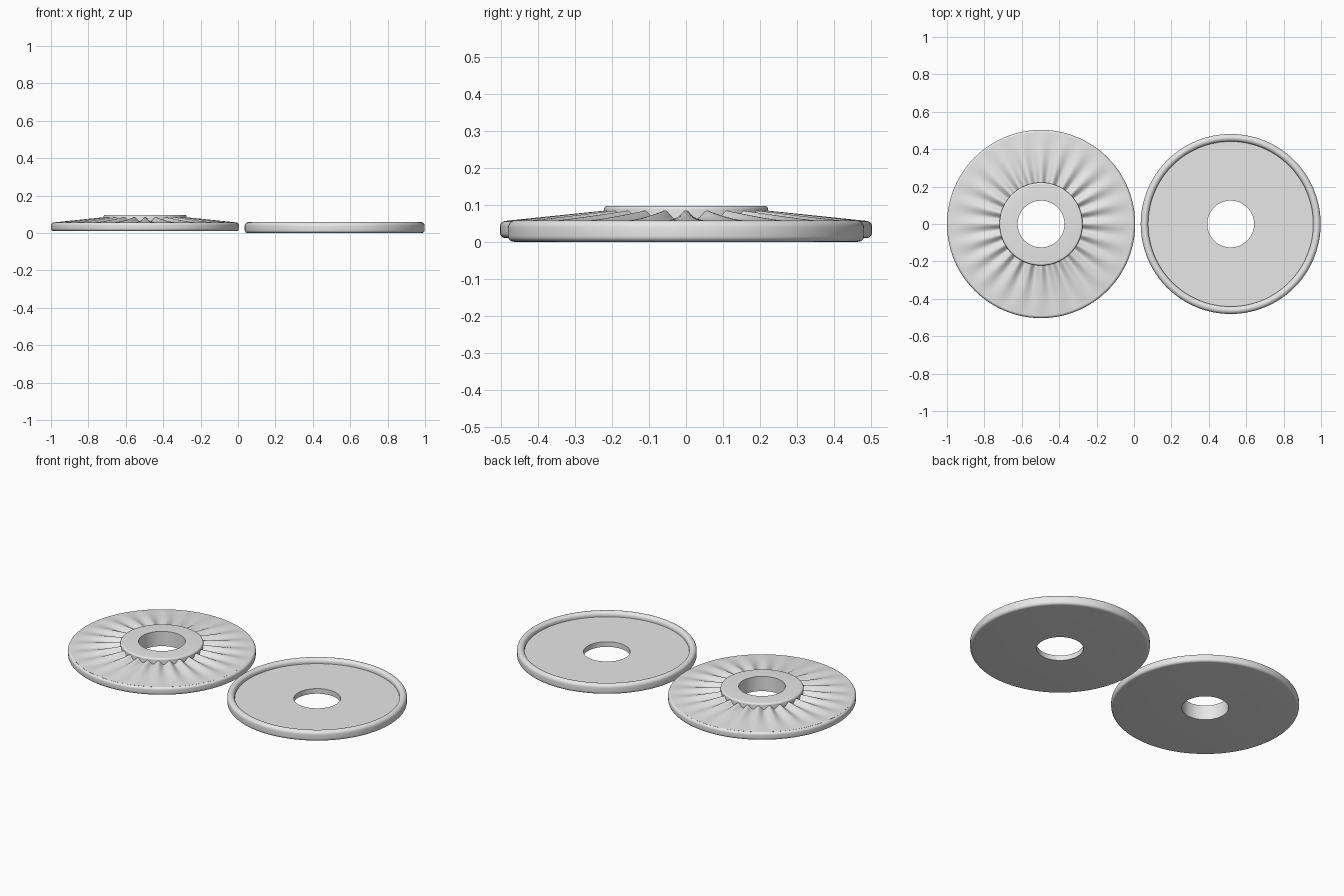
import bpy, bmesh, math

cube = bpy.data.objects.get("Cube")
if cube:
    bpy.data.objects.remove(cube, do_unlink=True)

grey = bpy.data.materials.new("plain grey")
grey.use_nodes = True
grey.diffuse_color = (0.8, 0.8, 0.8, 1)
grey.node_tree.nodes["Principled BSDF"].inputs["Base Color"].default_value = (0.8, 0.8, 0.8, 1)

FLUTES = 24
SEGMENTS = FLUTES * 14


def arc(r, z, rad_r, rad_z, start, end, steps=6):
    """Rounded corner of a profile, angles in degrees."""
    angles = [math.radians(start + (end - start) * i / steps) for i in range(steps + 1)]
    return [(r + rad_r * math.cos(a), z + rad_z * math.sin(a), 0) for a in angles]


def revolve(name, profile, centre_x):
    """Spin a closed profile of (radius, height, flute depth) points into a ring."""
    bm = bmesh.new()
    rings = []
    for i in range(SEGMENTS):
        a = math.tau * i / SEGMENTS
        dip = 0.5 - 0.5 * math.cos(FLUTES * a)
        rings.append([bm.verts.new((r * math.cos(a), r * math.sin(a), z - depth * dip))
                      for r, z, depth in profile])
    count = len(profile)
    for i, ring in enumerate(rings):
        following = rings[(i + 1) % SEGMENTS]
        for j in range(count):
            k = (j + 1) % count
            bm.faces.new((ring[j], following[j], following[k], ring[k]))
    bmesh.ops.recalc_face_normals(bm, faces=bm.faces)
    mesh = bpy.data.meshes.new(name)
    bm.to_mesh(mesh)
    bm.free()
    mesh.materials.append(grey)
    obj = bpy.data.objects.new(name, mesh)
    obj.location.x = centre_x
    bpy.context.collection.objects.link(obj)
    bpy.ops.object.select_all(action='DESELECT')
    obj.select_set(True)
    bpy.context.view_layer.objects.active = obj
    bpy.ops.object.shade_smooth_by_angle(angle=math.radians(35))
    return obj


# Fluted disc: flat base, rounded rim, tapering flutes and a raised hub
HOLE = 0.125
HUB, RIM = 0.222, 0.492
flutes = []
for i in range(11):
    t = i / 10
    flutes.append((RIM + (HUB - RIM) * t, 0.056 + 0.028 * t, 0.022 * t))
fluted = [(HOLE, 0.01, 0)]
fluted += arc(0.488, 0.025, 0.015, 0.015, -90, 0)
fluted += arc(0.488, 0.041, 0.015, 0.015, 0, 75)
fluted += flutes
fluted += arc(0.212, 0.087, 0.01, 0.01, 0, 90)
fluted += [(HOLE, 0.097, 0)]
revolve("fluted_disc", fluted, -0.497)

# Tray disc: thin plate with a rounded lip
tray = [(HOLE, 0, 0)]
tray += arc(0.465, 0.015, 0.016, 0.015, -90, 0)
tray += arc(0.461, 0.038, 0.02, 0.02, 0, 180, 12)
tray += [(0.441, 0.03, 0), (HOLE, 0.03, 0)]
revolve("tray_disc", tray, 0.517)
